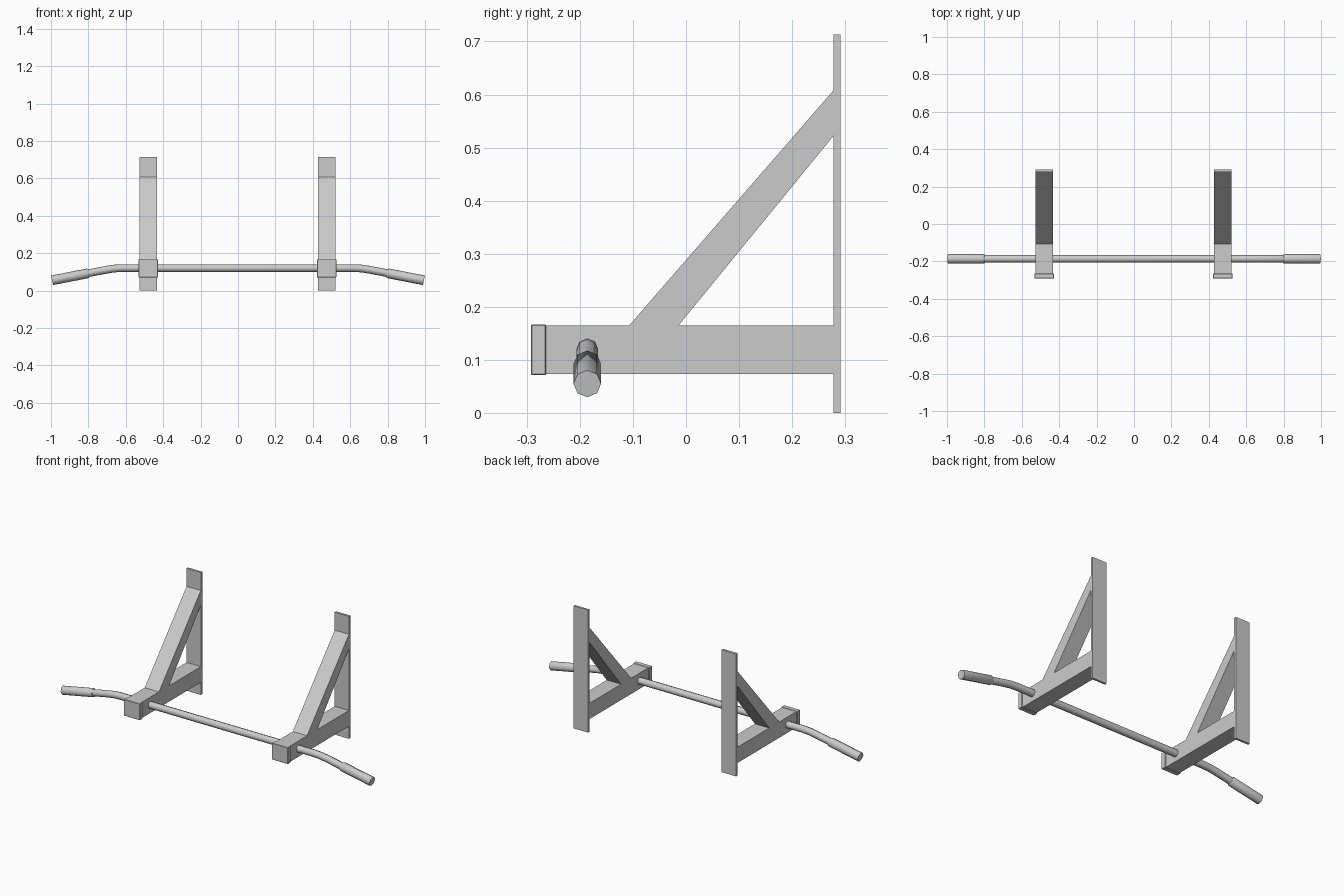
import bpy, bmesh, math
from mathutils import Vector

cube = bpy.data.objects.get("Cube")
if cube:
    bpy.data.objects.remove(cube, do_unlink=True)

steel = bpy.data.materials.new("light_grey_steel")
steel.use_nodes = True
steel.diffuse_color = (0.6, 0.6, 0.6, 1)
steel.node_tree.nodes["Principled BSDF"].inputs["Base Color"].default_value = (0.6, 0.6, 0.6, 1)


def finish(name, bm):
    bmesh.ops.recalc_face_normals(bm, faces=bm.faces)
    mesh = bpy.data.meshes.new(name)
    bm.to_mesh(mesh)
    bm.free()
    mesh.materials.append(steel)
    obj = bpy.data.objects.new(name, mesh)
    bpy.context.collection.objects.link(obj)
    return obj


def extrude_profile(name, profile, x, half):
    """Extrude a (y, z) outline sideways around x."""
    bm = bmesh.new()
    face = bm.faces.new([bm.verts.new((x - half, y, z)) for y, z in profile])
    ext = bmesh.ops.extrude_face_region(bm, geom=[face])
    moved = [v for v in ext["geom"] if isinstance(v, bmesh.types.BMVert)]
    bmesh.ops.translate(bm, verts=moved, vec=(2 * half, 0, 0))
    return finish(name, bm)


def box(name, x, half, y0, y1, z0, z1):
    return extrude_profile(name, [(y0, z0), (y1, z0), (y1, z1), (y0, z1)], x, half)


def sweep(name, path, sides=8, y=-0.186):
    """Round tube through (x, z, radius) stations, capped at both ends."""
    bm = bmesh.new()
    pts = [Vector((x, y, z)) for x, z, r in path]
    rings = []
    for i, p in enumerate(pts):
        t = (pts[min(i + 1, len(pts) - 1)] - pts[max(i - 1, 0)]).normalized()
        side = Vector((0, 1, 0))
        up = t.cross(side)
        angles = [math.tau * k / sides for k in range(sides)]
        rings.append([bm.verts.new(p + path[i][2] * (up * math.cos(a) + side * math.sin(a)))
                      for a in angles])
    for a, b in zip(rings, rings[1:]):
        for k in range(sides):
            n = (k + 1) % sides
            bm.faces.new((a[k], a[n], b[n], b[k]))
    bm.faces.new(rings[0])
    bm.faces.new(rings[-1])
    obj = finish(name, bm)
    bpy.ops.object.select_all(action="DESELECT")
    obj.select_set(True)
    bpy.context.view_layer.objects.active = obj
    bpy.ops.object.shade_smooth_by_angle(angle=math.radians(50))
    return obj


# Wall brackets
for label, x in (("right", -0.48), ("left", 0.474)):
    half = 0.046
    box(label + "_wall_plate", x, half, 0.278, 0.291, 0, 0.713)
    box(label + "_arm", x, half, -0.27, 0.278, 0.073, 0.165)
    extrude_profile(label + "_brace",
                    [(-0.107, 0.165), (-0.014, 0.165), (0.278, 0.522), (0.278, 0.608)], x, half)
    cap = box(label + "_end_cap", x, 0.052, -0.292, -0.264, 0.071, 0.167)
    bevel = cap.modifiers.new("soft_edge", "BEVEL")
    bevel.width = 0.002
    bevel.segments = 1

# Bar with drooping ends
bend = [(0.62, 0.12), (0.66, 0.118), (0.70, 0.112), (0.82, 0.089)]
sweep("pull_up_bar", [(-x, z, 0.0205) for x, z in reversed(bend)]
      + [(x, z, 0.0205) for x, z in bend])

# Hand grips, each with a small shoulder at the inner end
grip = [(0.797, 0.0935, 0.022), (0.804, 0.092, 0.026), (0.994, 0.055, 0.026)]
for label, s in (("right", -1), ("left", 1)):
    sweep(label + "_grip", [(s * x, z, r) for x, z, r in grip])
